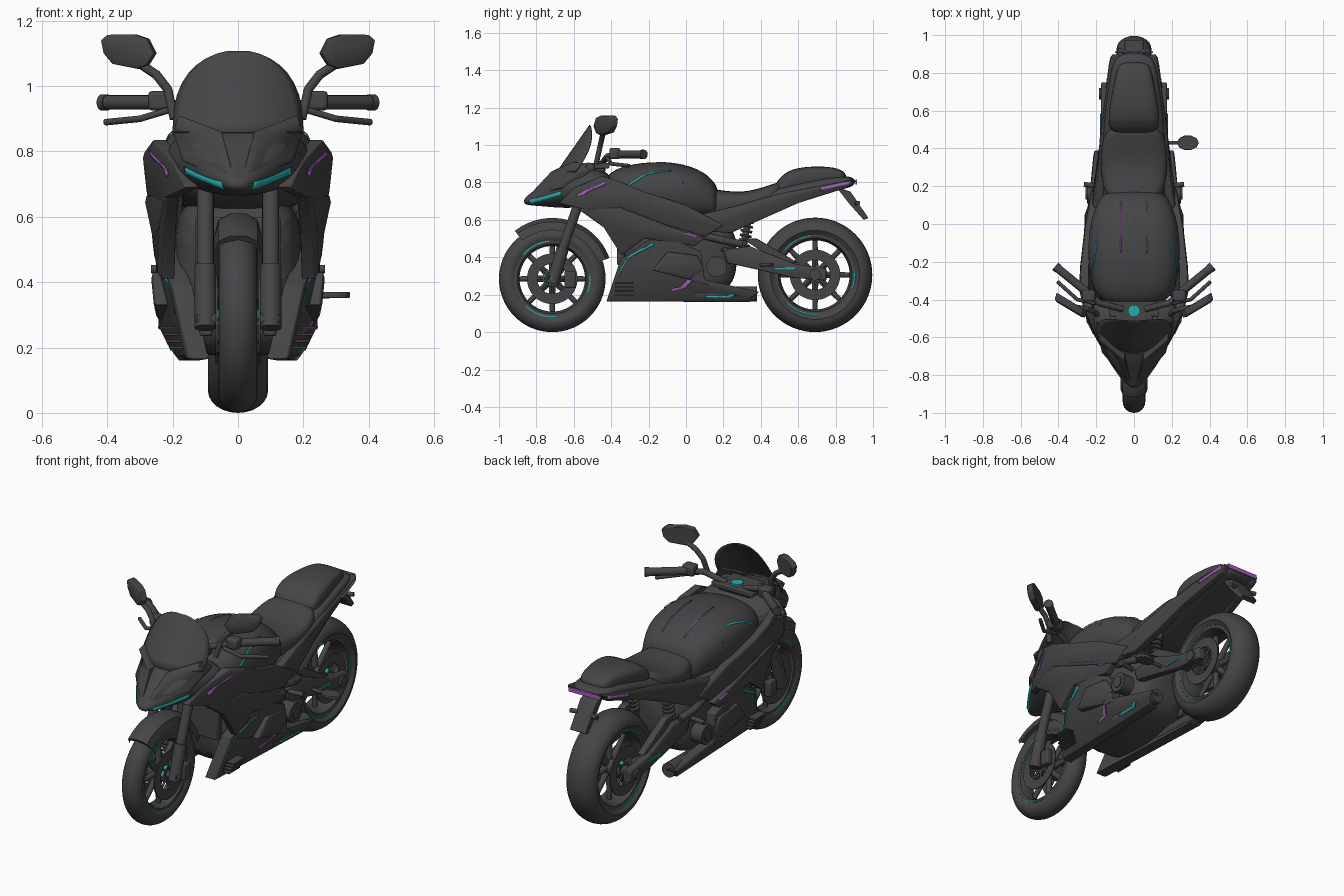
import bpy, bmesh, math
from mathutils import Vector, Matrix

if "Cube" in bpy.data.objects:
    bpy.data.objects.remove(bpy.data.objects["Cube"])

def material(name, *color):
    mat = bpy.data.materials.new(name)
    mat.use_nodes = True
    mat.diffuse_color = (*color, 1)
    mat.node_tree.nodes["Principled BSDF"].inputs["Base Color"].default_value = (*color, 1)
    return mat

GRAPHITE = material("graphite", .06, .06, .063)
TEAL = material("teal", .02, .42, .42)
PURPLE = material("purple", .36, .11, .48)

def finish(name, bm, mat=GRAPHITE, mirror=False, bevel=0, subsurf=0, solid=0):
    """Turn a bmesh into a shaded object with its modifiers."""
    bmesh.ops.recalc_face_normals(bm, faces=bm.faces)
    mesh = bpy.data.meshes.new(name)
    bm.to_mesh(mesh)
    bm.free()
    mesh.materials.append(mat)
    mesh.polygons.foreach_set("use_smooth", [True] * len(mesh.polygons))
    mesh.set_sharp_from_angle(angle=math.radians(40))
    obj = bpy.data.objects.new(name, mesh)
    bpy.context.scene.collection.objects.link(obj)
    if bevel:
        mod = obj.modifiers.new("bevel", 'BEVEL')
        mod.width, mod.segments = bevel, 2
    if subsurf:
        mod = obj.modifiers.new("subsurf", 'SUBSURF')
        mod.levels = mod.render_levels = subsurf
    if solid:
        obj.modifiers.new("solid", 'SOLIDIFY').thickness = solid
    if mirror:
        obj.modifiers.new("mirror", 'MIRROR').use_mirror_merge = False
    return obj

def circle(count):
    return [(math.cos(math.tau * i / count), math.sin(math.tau * i / count)) for i in range(count)]

def skin(bm, rings, closed):
    """Bridge neighbouring rows of vertices with quads."""
    for a, b in zip(rings, rings[1:]):
        for i in range(0 if closed else 1, len(a)):
            bm.faces.new((a[i - 1], a[i], b[i], b[i - 1]))

def loft(name, stations, power=.8):
    """Rounded body through (y, low z, high z, half width) stations."""
    bm, rings = bmesh.new(), []
    for y, low, high, half in stations:
        rings.append([bm.verts.new((half * math.copysign(abs(c) ** power, c), y,
                      (low + high) / 2 + (high - low) / 2 * math.copysign(abs(s) ** power, s))) for c, s in circle(20)])
    skin(bm, rings, True)
    bm.faces.new(rings[0])
    bm.faces.new(rings[-1])
    return finish(name, bm, subsurf=2)

def plate(name, points, depth=(-.04, 0, 0), inset=.02, mirror=True):
    """Outline pushed along depth, with a raised chamfered face."""
    bm = bmesh.new()
    front = [bm.verts.new(p) for p in points]
    back = [bm.verts.new(Vector(p) + Vector(depth)) for p in points]
    face = bm.faces.new(front)
    bm.faces.new(back)
    skin(bm, [front, back], True)
    bmesh.ops.recalc_face_normals(bm, faces=bm.faces)
    if inset:
        bmesh.ops.inset_individual(bm, faces=[face], thickness=inset, depth=inset * .4, use_even_offset=False)
    return finish(name, bm, mirror=mirror, bevel=.003)

def rod(name, points, radius, mirror=True, mat=GRAPHITE, tip=None):
    """Round bar through points, with ball joints."""
    bm = bmesh.new()
    for a, b in zip(points, points[1:]):
        a, b = Vector(a), Vector(b)
        turn = (b - a).to_track_quat('Z', 'Y').to_matrix().to_4x4()
        bmesh.ops.create_cone(bm, cap_ends=True, segments=20, radius1=radius, radius2=tip or radius,
                              depth=(b - a).length, matrix=Matrix.Translation((a + b) / 2) @ turn)
    for p in points[1:-1]:
        bmesh.ops.create_uvsphere(bm, u_segments=16, v_segments=8, radius=radius, matrix=Matrix.Translation(p))
    return finish(name, bm, mat, mirror)

def lathe(name, profile, centre, start=0, end=360, mirror=False, mat=GRAPHITE):
    """Closed (radius, x) profile swept about the wheel axis."""
    bm, rings, steps = bmesh.new(), [], 64
    for k in range(steps + 1):
        angle = math.radians(start + (end - start) * k / steps)
        rings.append([bm.verts.new((x, centre[0] + r * math.cos(angle), centre[1] + r * math.sin(angle)))
                      for r, x in profile])
    skin(bm, rings, True)
    if end - start < 360:
        bm.faces.new(rings[0])
        bm.faces.new(rings[-1])
    bmesh.ops.remove_doubles(bm, verts=bm.verts, dist=.0001)
    return finish(name, bm, mat, mirror)

def box(name, centre, size, mirror=True, mat=GRAPHITE):
    bm = bmesh.new()
    bmesh.ops.create_cube(bm, size=1, matrix=Matrix.Translation(centre) @ Matrix.Diagonal((*size, 1)))
    return finish(name, bm, mat, mirror, bevel=min(size) * .2)

def stripe(name, points, width, target, mat, across=(0, 0, 1)):
    """Thin painted strip wrapped on to a body part."""
    bm, rows, fine = bmesh.new(), [], 8
    for a, b in zip(points, points[1:]):
        for k in range(fine + 1):
            mid = Vector(a).lerp(Vector(b), k / fine)
            rows.append([bm.verts.new(mid + Vector(across) * width * t) for t in (-.5, 0, .5)])
    skin(bm, rows, False)
    bmesh.ops.remove_doubles(bm, verts=bm.verts, dist=.0001)
    obj = finish(name, bm, mat)
    wrap = obj.modifiers.new("wrap", 'SHRINKWRAP')
    wrap.target, wrap.offset, wrap.wrap_mode = target, .005, 'ABOVE_SURFACE'
    obj.modifiers.new("solid", 'SOLIDIFY').thickness = .003
    obj.modifiers.new("mirror", 'MIRROR').use_mirror_merge = False

# Wheels: tyre, rim, spokes, hub, brake discs and painted rings
def wheel(name, y, radius, half, rim):
    centre, edge, disc = (y, radius), half * .8, half + .003
    arc = [math.radians(a) for a in range(-90, 91, 15)]
    tyre = [(radius - (radius - rim) * .75 * (1 - math.cos(a)), half * math.sin(a)) for a in arc]
    lathe(name + "_tyre", [(rim, -edge)] + tyre + [(rim, edge)], centre)
    lathe(name + "_rim", [(rim + .006, -edge), (rim + .006, edge), (rim - .018, edge * .95),
          (rim - .03, edge * .4), (rim - .03, -edge * .4), (rim - .018, -edge * .95)], centre)
    for c, s in circle(8):
        rod(name + "_spoke", [(0, y + r * c, radius + r * s) for r in (.03, rim - .02)], .018, False, tip=.013)
        rod(name + "_disc_arm", [(half, y + r * c, radius + r * s) for r in (.03, .1)], .006)
    rod(name + "_hub", [(-half, y, radius), (half, y, radius)], .045, False)
    lathe(name + "_brake_disc", [(.08, disc), (.135, disc), (.135, disc + .006), (.08, disc + .006)], centre, mirror=True)
    for start, end, r in ((95, 140, rim), (225, 275, rim), (-20, 5, rim), (60, 200, .05)):
        lathe(name + "_ring_stripe", [(r - .006, edge), (r, edge), (r, edge + .004 + (half - edge) * (r < .1)),
              (r - .006, edge + .004 + (half - edge) * (r < .1))], centre, start, end, True, TEAL)

wheel("front", -.715, .285, .06, .205)
wheel("rear", .69, .306, .092, .215)

# Front fender, fork and brake calipers
lathe("front_fender", [(.26, -.072), (.305, -.06), (.325, -.025), (.325, .025), (.305, .06), (.26, .072),
      (.295, .05), (.31, 0), (.295, -.05)], (-.715, .285), 20, 128)
rod("fork_lower", [(.1, -.715, .26), (.1, -.658, .45)], .033)
rod("fork_upper", [(.1, -.658, .45), (.1, -.5, .9)], .026)
rod("front_axle", [(-.125, -.715, .285), (.125, -.715, .285)], .02, False)
box("front_caliper", (.098, -.62, .28), (.04, .06, .09))
rod("front_hub_cap", [(.125, -.715, .285), (.13, -.715, .285)], .012, mat=TEAL)

# Main bodywork
loft("engine_core", [(-.35, .2, .64, .16), (-.2, .17, .68, .2), (0, .17, .66, .2), (.15, .2, .6, .18),
     (.28, .26, .56, .13)], .5)
tank = loft("fuel_tank", [(-.44, .68, .84, .16), (-.33, .62, .895, .23), (-.15, .6, .918, .25),
            (.02, .6, .895, .235), (.12, .6, .84, .19), (.18, .6, .77, .16)])
loft("rider_seat", [(.1, .6, .77, .12), (.18, .61, .76, .165), (.3, .63, .745, .18), (.42, .66, .775, .175),
     (.53, .7, .82, .14)], .65)
loft("passenger_seat", [(.47, .72, .79, .12), (.54, .74, .87, .14), (.66, .77, .888, .125), (.8, .79, .885, .095),
     (.86, .8, .85, .08)], .6)
loft("tail_cowl", [(.2, .58, .7, .16), (.4, .63, .75, .175), (.6, .7, .81, .155), (.8, .755, .84, .125),
     (.91, .78, .83, .1)], .7)
nose = loft("nose_cowl", [(-.87, .68, .715, .025), (-.8, .675, .765, .08), (-.7, .665, .86, .15),
            (-.6, .66, .89, .2), (-.5, .68, .89, .225), (-.38, .68, .84, .24)], .9)
plate("brow", [(.015, -.84, .73), (.05, -.72, .86), (.18, -.61, .91), (.2, -.56, .86), (.17, -.68, .77),
      (.05, -.82, .725)], (0, .05, 0))

# Side fairings
shoulder = plate("shoulder_fairing", [(.16, -.68, .69), (.2, -.6, .77), (.26, -.45, .835), (.285, -.34, .8),
                 (.28, -.22, .75), (.255, 0, .68), (.22, .2, .57), (.22, .1, .51), (.25, -.1, .57), (.27, -.35, .66),
                 (.24, -.52, .65)])
middle = plate("middle_fairing", [(.22, -.58, .66), (.28, -.35, .665), (.26, -.1, .57), (.245, .1, .5),
               (.245, .05, .46), (.25, -.22, .5), (.235, -.345, .41), (.23, -.44, .56)])
lower = plate("lower_fairing", [(.15, -.425, .165), (.2, -.35, .39), (.245, -.2, .495), (.25, -.05, .49),
              (.24, .08, .43), (.24, .1, .28), (.21, .39, .215), (.18, .34, .16)], (-.06, 0, 0))
plate("fairing_facet", [(.25, -.18, .33), (.26, -.1, .43), (.255, .06, .41), (.24, .1, .33), (.24, .02, .28)])
tail_side = plate("tail_side_panel", [(.22, .04, .62), (.19, .25, .67), (.17, .5, .74), (.115, .9, .815),
                  (.115, .87, .775), (.15, .6, .69), (.17, .42, .61), (.2, .24, .53), (.22, .1, .54)])
plate("tank_badge", [(.226 - .35 * max(0, .03 * s) - .006 * abs(s), -.08 + .07 * c, .8 + .03 * s)
      for c, s in circle(12)], inset=.01)
for k in range(4):
    box("fairing_slat", (.185 + .01 * k, -.33, .2 + .02 * k), (.05, .1, .008))
box("radiator", (0, -.35, .48), (.26, .04, .24), False)

# Windscreen and cockpit
bm, rows = bmesh.new(), []
for v in (0, .15, .3, .45, .6, .72, .82, .9, .96, .99):
    half = .2 * math.sqrt(1 - v ** 2.6)
    rows.append([bm.verts.new((half * u / 8, -.69 + .175 * v + .1 * (half * u / 1.6) ** 2, .86 + .25 * v))
                 for u in range(-8, 9)])
skin(bm, rows, False)
finish("windscreen", bm, solid=.006)
box("dashboard", (0, -.5, .88), (.2, .14, .05), False)
box("fork_clamp", (0, -.45, .89), (.26, .08, .03), False)
rod("dash_dial", [(0, -.46, .9), (0, -.46, .915)], .032, False, TEAL)

# Handlebars, levers and mirrors
rod("handlebar", [(.06, -.45, .9), (.18, -.42, .94), (.25, -.36, .95)], .016)
rod("grip", [(.25, -.36, .95), (.41, -.23, .95)], .022)
rod("bar_end", [(.4, -.238, .95), (.417, -.224, .95)], .025)
box("switch_block", (.24, -.38, .955), (.07, .06, .06))
rod("lever", [(.2, -.42, .93), (.3, -.4, .9), (.4, -.31, .89), (.405, -.305, .89)], .01)
rod("mirror_stem", [(.195, -.48, .9), (.215, -.46, .99), (.25, -.45, 1.035), (.31, -.44, 1.075)], .014)
outline = [(.42, 1.14), (.412, 1.1), (.385, 1.068), (.31, 1.053), (.28, 1.065), (.258, 1.1), (.28, 1.145), (.32, 1.158),
           (.4, 1.157)]
plate("mirror_head", [(x, -.5 + (x - .25) * .6, z) for x, z in outline], (-.01, .035, 0))

# Swingarm, shock, exhaust and foot controls
plate("swingarm", [(.165, .2, .44), (.165, .34, .46), (.17, .58, .365), (.17, .75, .34), (.17, .75, .275),
      (.17, .58, .29), (.165, .22, .37)], inset=.01)
plate("swingarm_brace", [(.15, .3, .5), (.15, .38, .5), (.15, .6, .37), (.15, .5, .37)], inset=0)
rod("rear_axle", [(-.185, .69, .306), (.185, .69, .306)], .03, False)
box("rear_caliper", (.115, .6, .32), (.04, .07, .06))
rod("shock", [(.1, .34, .64), (.12, .3, .42)], .018)
for k in range(6):
    z = .46 + .025 * k
    rod("shock_coil", [(.115, .31 + .004 * k, z), (.114, .312 + .004 * k, z + .01)], .032)
rod("exhaust", [(.15, .05, .2), (.155, .38, .205)], .04)
rod("engine_cover", [(.18, .163, .35), (.25, .163, .35)], .055)
rod("engine_cover_cap", [(.25, .163, .35), (.256, .163, .35)], .032)
rod("footpeg", [(.18, .2, .44), (.265, .21, .44)], .013)
rod("peg_hanger", [(.18, .08, .52), (.19, .2, .49), (.17, .3, .47)], .02)
rod("stand_arm", [(.17, .43, .36), (.28, .43, .36)], .01, False)
plate("stand_foot", [(.285 + .058 * c, .43 + .04 * s, .37) for c, s in circle(10)], (0, 0, -.018), 0, False)
plate("plate_bracket", [(.05, .8, .78), (.05, .88, .75), (.05, .975, .61), (.05, .95, .6), (.05, .87, .69)],
      (-.1, 0, 0), 0, False)
rod("rear_indicator", [(.04, .91, .69), (.085, .92, .69)], .012)

# Painted accents
stripe("headlight", [(.04, -.83, .695), (.1, -.77, .71), (.165, -.67, .74)], .026, nose, TEAL)
stripe("shoulder_stripe", [(.21, -.58, .73), (.27, -.43, .795)], .016, shoulder, PURPLE)
stripe("tank_side_stripe", [(.24, -.31, .79), (.22, -.21, .85), (.2, -.08, .872)], .014, tank, TEAL)
stripe("tank_top_stripe", [(.07, -.15, .92), (.07, .12, .84)], .006, tank, PURPLE, (1, 0, 0))
stripe("lower_stripe", [(.19, -.355, .31), (.22, -.31, .4), (.25, -.17, .47)], .016, lower, TEAL)
stripe("belly_stripe", [(.24, -.08, .215), (.24, .12, .26)], .014, lower, PURPLE)
stripe("sill_stripe", [(.22, .1, .185), (.21, .28, .185)], .01, lower, TEAL)
stripe("middle_stripe", [(.25, -.01, .525), (.25, .06, .51)], .01, middle, PURPLE)
stripe("tail_side_light", [(.12, .88, .798), (.15, .72, .765)], .014, tail_side, PURPLE)
box("tail_light", (0, .91, .803), (.2, .008, .026), False, PURPLE)
box("swingarm_stripe", (.175, .53, .34), (.008, .11, .01), mat=TEAL)
